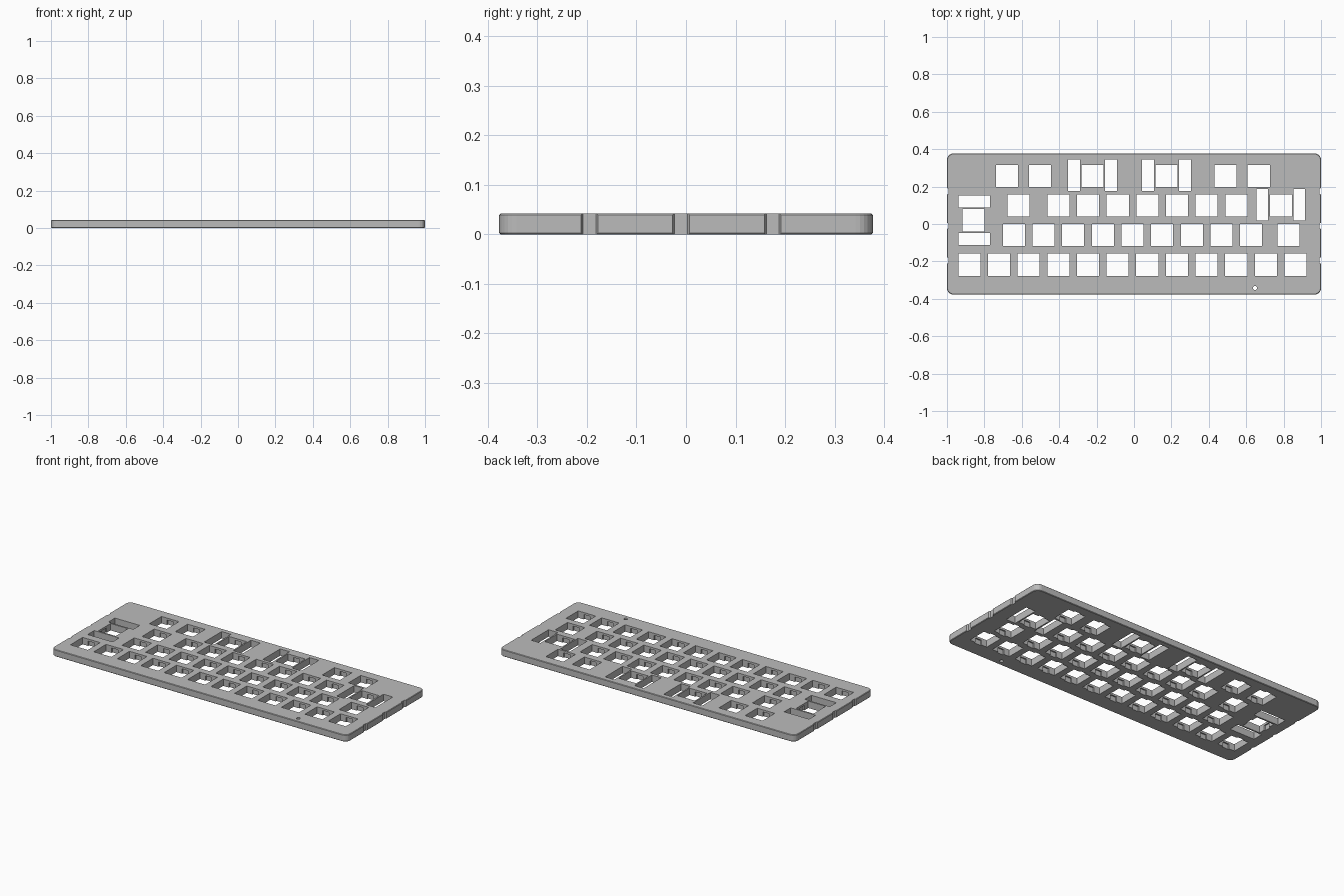
import bpy, bmesh
from math import cos, sin, pi
from mathutils import Matrix

cube = bpy.data.objects.get("Cube")
if cube:
    bpy.data.objects.remove(cube, do_unlink=True)

THICK, HALF_Y, PITCH, KEY = 0.042, 0.377, 0.1585, 0.118
LIP = 0.0125

grey = bpy.data.materials.new("plate_grey")
grey.use_nodes = True
colour = (0.5, 0.5, 0.5, 1)
grey.diffuse_color = colour
grey.node_tree.nodes["Principled BSDF"].inputs["Base Color"].default_value = colour


def make_object(name, bm):
    bmesh.ops.recalc_face_normals(bm, faces=bm.faces)
    mesh = bpy.data.meshes.new(name)
    bm.to_mesh(mesh)
    bm.free()
    mesh.materials.append(grey)
    obj = bpy.data.objects.new(name, mesh)
    bpy.context.collection.objects.link(obj)
    return obj


def prism(bm, points, z0, z1):
    face = bm.faces.new([bm.verts.new((x, y, z0)) for x, y in points])
    out = bmesh.ops.extrude_face_region(bm, geom=[face])
    for v in out["geom"]:
        if isinstance(v, bmesh.types.BMVert):
            v.co.z = z1


def slot(bm, x, y, w, h):
    a, b = w / 2, h / 2
    prism(bm, [(x - a, y - b), (x + a, y - b), (x + a, y + b), (x - a, y + b)], -0.05, 0.1)


def key_hole(bm, x, y, turned=False):
    # square opening with clip pockets hidden under the top lip
    a, n, d = KEY / 2, 0.021, 0.008
    slot(bm, x, y, KEY, KEY)
    for side in (-1, 1):
        mid, half = side * a, d
        pts = [(-n, mid - half), (n, mid - half), (n, mid + half), (-n, mid + half)]
        if turned:
            pts = [(-q, p) for p, q in pts]
        prism(bm, [(x + p, y + q) for p, q in pts], -0.04, THICK - LIP)


# plate with rounded corners and a fine chamfer round the rim
bm = bmesh.new()
R = 0.035
outline = []
for i, (sx, sy) in enumerate([(1, 1), (-1, 1), (-1, -1), (1, -1)]):
    for k in range(7):
        t = (i + k / 6) * pi / 2
        outline.append((sx * (1 - R) + R * cos(t), sy * (HALF_Y - R) + R * sin(t)))
prism(bm, outline, 0, THICK)
rim = [e for e in bm.edges if abs(e.verts[0].co.z - e.verts[1].co.z) < 1e-5]
bmesh.ops.bevel(bm, geom=rim, offset=0.003, segments=1, affect='EDGES')
plate = make_object("key_plate", bm)

# key positions, row by row from the front
row_y = [-0.218 + PITCH * i for i in range(4)]
keys = [(-0.88 + PITCH * i, row_y[0]) for i in range(12)]
keys += [(-0.642 + PITCH * i, row_y[1]) for i in range(9)] + [(0.825, row_y[1])]
keys += [(-0.404 + PITCH * i, row_y[2]) for i in range(7)]
keys += [(x, row_y[2]) for x in (-0.618, 0.785)]
keys += [(x, row_y[3]) for x in (-0.68, -0.503, -0.222, 0.174, 0.489, 0.667)]
wide_keys = [(-0.222, row_y[3]), (0.174, row_y[3]), (0.785, row_y[2])]
tall_key = (-0.858, 0.02)

bm = bmesh.new()
for x, y in keys:
    key_hole(bm, x, y)
key_hole(bm, *tall_key, turned=True)

# stabiliser slots either side of the long keys
for side in (-1, 1):
    for x, y in wide_keys:
        slot(bm, x + side * 0.099, y + 0.004, 0.063, 0.168)
    slot(bm, tall_key[0] + 0.004, tall_key[1] + side * 0.1, 0.168, 0.063)

# reset pin hole
prism(bm, [(0.647 + 0.011 * cos(k * pi / 6), -0.342 + 0.011 * sin(k * pi / 6))
           for k in range(12)], -0.05, 0.1)

# shallow flared notches in both ends
for side in (-1, 1):
    for y in (-0.195, -0.01, 0.175):
        prism(bm, [(side * 1.01, y - 0.022), (side * 0.992, y - 0.013),
                   (side * 0.992, y + 0.013), (side * 1.01, y + 0.022)], -0.05, 0.1)
cutter = make_object("hole_cutter", bm)
cutter.hide_render = True

# cut the openings and drop the helper
cut = plate.modifiers.new("openings", 'BOOLEAN')
cut.operation = 'DIFFERENCE'
cut.solver = 'EXACT'
cut.use_self = True
cut.object = cutter
bpy.context.view_layer.update()
graph = bpy.context.evaluated_depsgraph_get()
result = bpy.data.meshes.new_from_object(plate.evaluated_get(graph))
plate.modifiers.clear()
plate.data = result
bpy.data.objects.remove(cutter, do_unlink=True)
